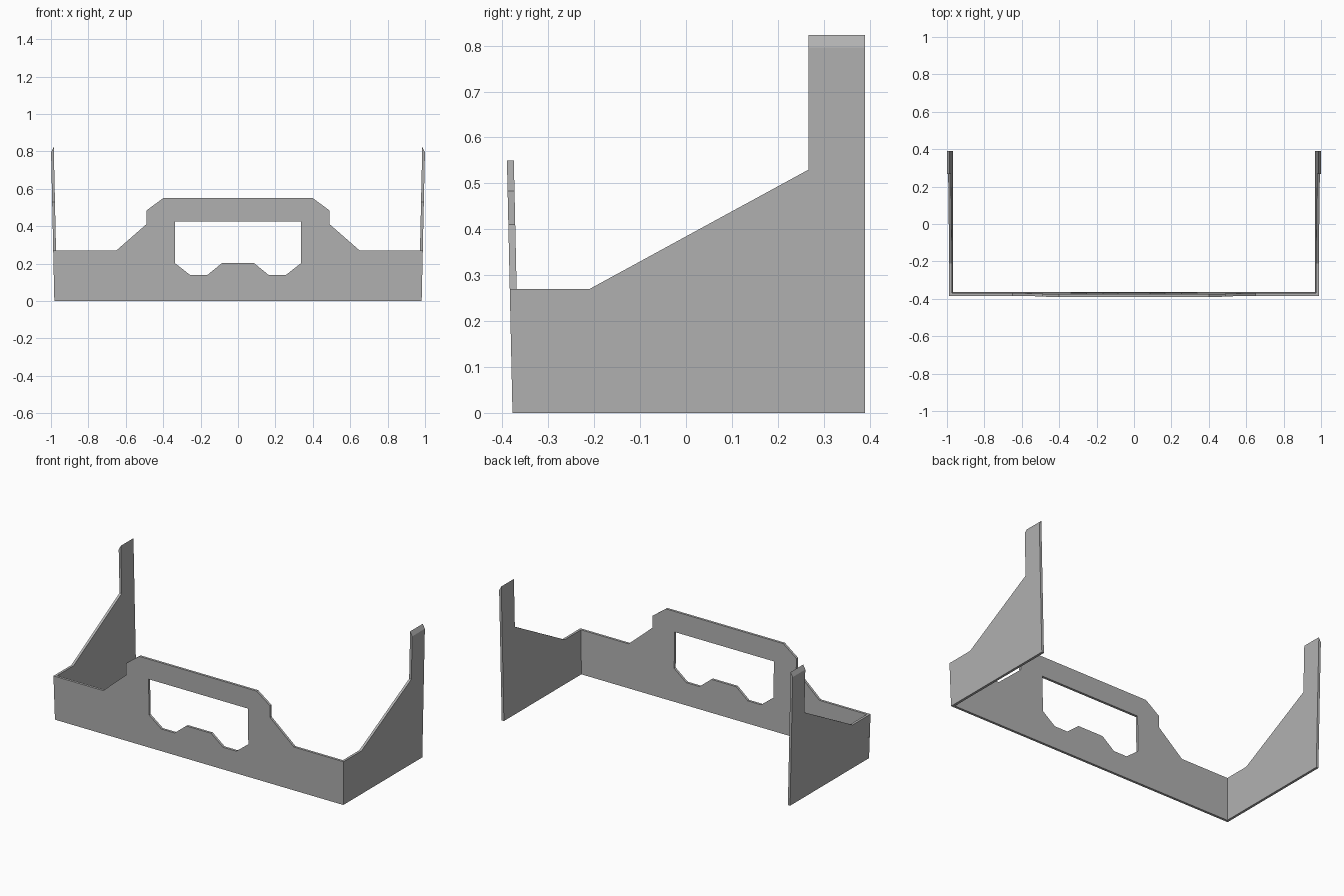
import bpy, bmesh

if "Cube" in bpy.data.objects:
    bpy.data.objects.remove(bpy.data.objects["Cube"])

THICK = 0.015   # sheet thickness
LEAN = 0.022    # outward lean per unit height

# Mid-grey finish shared by all panels
grey = bpy.data.materials.new("dark_grey")
grey.diffuse_color = (0.44, 0.44, 0.44, 1)
grey.use_nodes = True
grey.node_tree.nodes["Principled BSDF"].inputs["Base Color"].default_value = grey.diffuse_color


def mirrored(half):
    """Close a right-hand profile by mirroring it across x = 0."""
    return half + [(-x, z) for x, z in reversed(half)]


def make_panel(name, loops, place):
    """Fill profile loops (with holes), give thickness, then place in 3D."""
    bm = bmesh.new()
    for loop in loops:
        vs = [bm.verts.new((a, z, 0)) for a, z in loop]
        for i, v in enumerate(vs):
            bm.edges.new((v, vs[(i + 1) % len(vs)]))
    bmesh.ops.triangle_fill(bm, edges=bm.edges[:], use_beauty=True,
                            use_dissolve=False)
    geom = bmesh.ops.extrude_face_region(
        bm, geom=bm.faces[:], use_keep_orig=True)["geom"]
    for v in geom:
        if isinstance(v, bmesh.types.BMVert):
            v.co.z = THICK
    for v in bm.verts:
        v.co = place(*v.co)
    bmesh.ops.recalc_face_normals(bm, faces=bm.faces[:])
    mesh = bpy.data.meshes.new(name)
    bm.to_mesh(mesh)
    bm.free()
    mesh.materials.append(grey)
    obj = bpy.data.objects.new(name, mesh)
    bpy.context.collection.objects.link(obj)
    return obj


# Front panel with stepped crest and window, leaning forward
outline = mirrored([(0.982, 0), (0.988, 0.27), (0.65, 0.27), (0.49, 0.41),
                    (0.49, 0.483), (0.40, 0.55)])
window = mirrored([(0.085, 0.203), (0.165, 0.138), (0.255, 0.138),
                   (0.338, 0.203), (0.338, 0.425)])
make_panel("front_panel", [outline, window],
           lambda a, z, t: (a, -0.378 - LEAN * z + t, z))

# Side panels with rear posts, leaning outward; post tops bevelled outside
TOP = 0.823
side = [(-0.363, 0), (0.39, 0), (0.39, TOP), (0.267, TOP),
        (0.267, 0.53), (-0.21, 0.27), (-0.369, 0.27)]


def side_place(sign):
    def place(a, z, t):
        if z > TOP - 0.01 and t < THICK / 2:
            z -= 0.027
        return (sign * (0.982 + LEAN * z - t), a, z)
    return place


for label, sign in (("left", -1), ("right", 1)):
    make_panel(label + "_side_panel", [side], side_place(sign))
